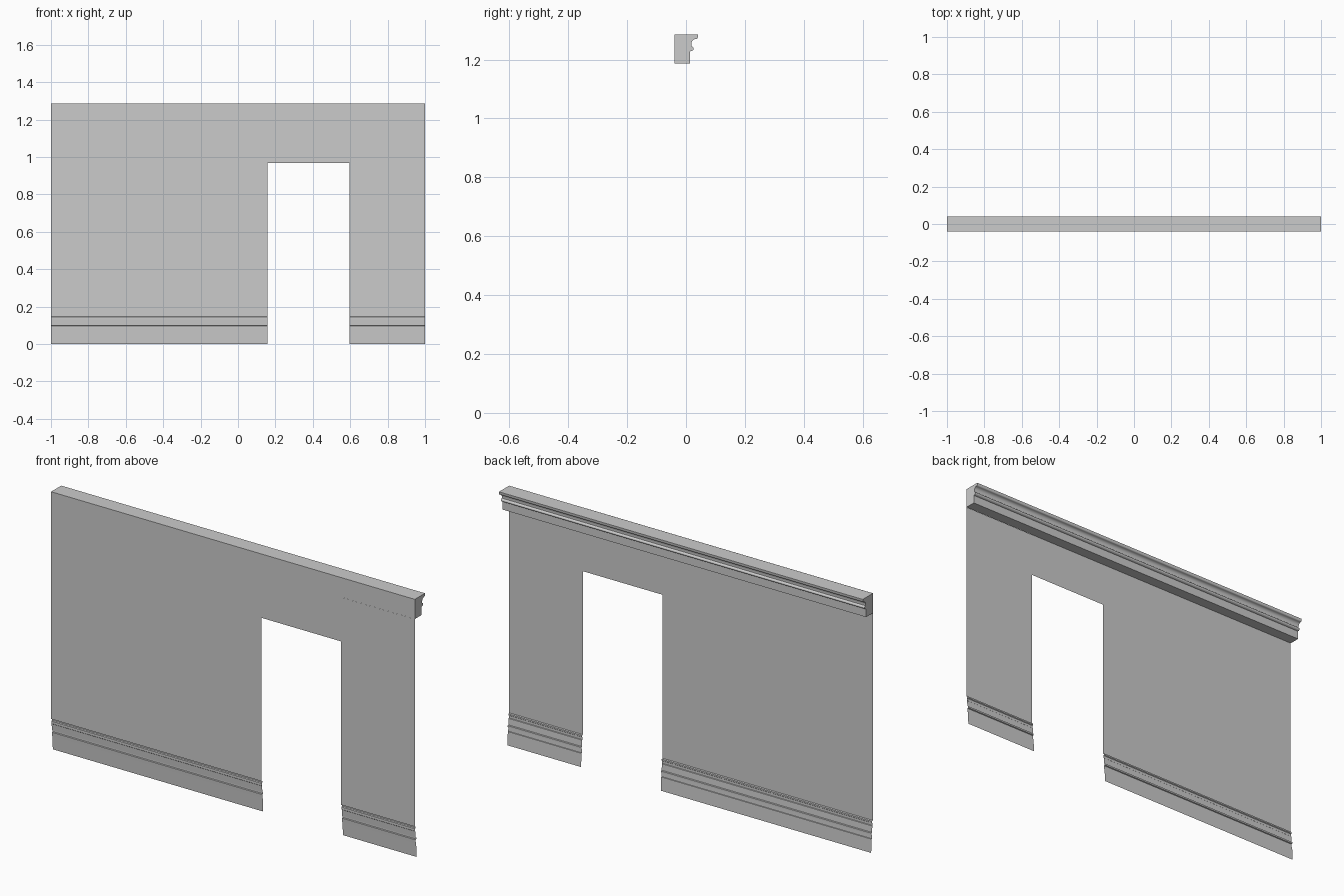
import bpy, bmesh, math

cube = bpy.data.objects.get("Cube")
if cube:
    bpy.data.objects.remove(cube, do_unlink=True)

mat = bpy.data.materials.new("plaster_grey")
mat.use_nodes = True
colour = (0.6, 0.6, 0.6, 1)
mat.diffuse_color = colour
mat.node_tree.nodes["Principled BSDF"].inputs["Base Color"].default_value = colour

FRONT = -0.04                      # plane of the wall sheet
HEIGHT, CORNICE_Z = 1.285, 1.187
DOOR_L, DOOR_R, DOOR_TOP = 0.157, 0.595, 0.968


def sweep(name, profile, x0, x1, closed=False, angle=30):
    """Extrude a (y, z) profile along x, with end caps when closed."""
    bm = bmesh.new()
    a, b = [[bm.verts.new((x, y, z)) for y, z in profile] for x in (x0, x1)]
    n = len(profile)
    for i in range(n if closed else n - 1):
        j = (i + 1) % n
        bm.faces.new((a[i], b[i], b[j], a[j]))
    if closed:
        bm.faces.new(a)
        bm.faces.new(b)
        bmesh.ops.recalc_face_normals(bm, faces=bm.faces)
    mesh = bpy.data.meshes.new(name)
    bm.to_mesh(mesh)
    bm.free()
    mesh.materials.append(mat)
    obj = bpy.data.objects.new(name, mesh)
    bpy.context.collection.objects.link(obj)
    bpy.ops.object.select_all(action='DESELECT')
    obj.select_set(True)
    bpy.context.view_layer.objects.active = obj
    bpy.ops.object.shade_smooth_by_angle(angle=math.radians(angle))
    return obj


# Skirting relief, as (depth towards the back, height)
skirting = [(.014, 0), (.011, .067), (.008, .068), (.007, .087), (.012, .089),
            (.012, .097), (.007, .099), (.005, .13), (.003, .132), (.003, .144),
            (.007, .147), (.007, .154), (0, .156)]
skirting = [(FRONT + d, z) for d, z in skirting]

# Wall sheets either side of the doorway, each with its skirting
for side, x0, x1, top in (("right", -1, DOOR_L, HEIGHT), ("left", DOOR_R, 1, CORNICE_Z)):
    sweep(side + "_skirting", skirting, x0, x1)
    sweep(side + "_wall", [(FRONT, .156), (FRONT, top)], x0, x1)

# Wall over the doorway
sweep("door_header", [(FRONT, DOOR_TOP), (FRONT, HEIGHT)], DOOR_L, DOOR_R)

# Cornice: solid moulding with a bead and a cove on the back
cornice = [(FRONT + .0005, CORNICE_Z), (.014, CORNICE_Z), (.014, 1.228), (.019, 1.229)]
cornice += [(.019 + .007 * math.cos(t), 1.237 + .007 * math.sin(t))
            for t in (math.radians(d) for d in range(-70, 71, 28))]
cornice += [(.018, 1.245)]
cornice += [(.034 - .016 * math.cos(t), 1.252 + .018 * math.sin(t))
            for t in (math.radians(d) for d in range(0, 91, 15))]
cornice += [(.038, 1.271), (.04, 1.275), (.04, HEIGHT), (FRONT + .0005, HEIGHT)]
sweep("cornice", cornice, -1, 1, closed=True, angle=50)
